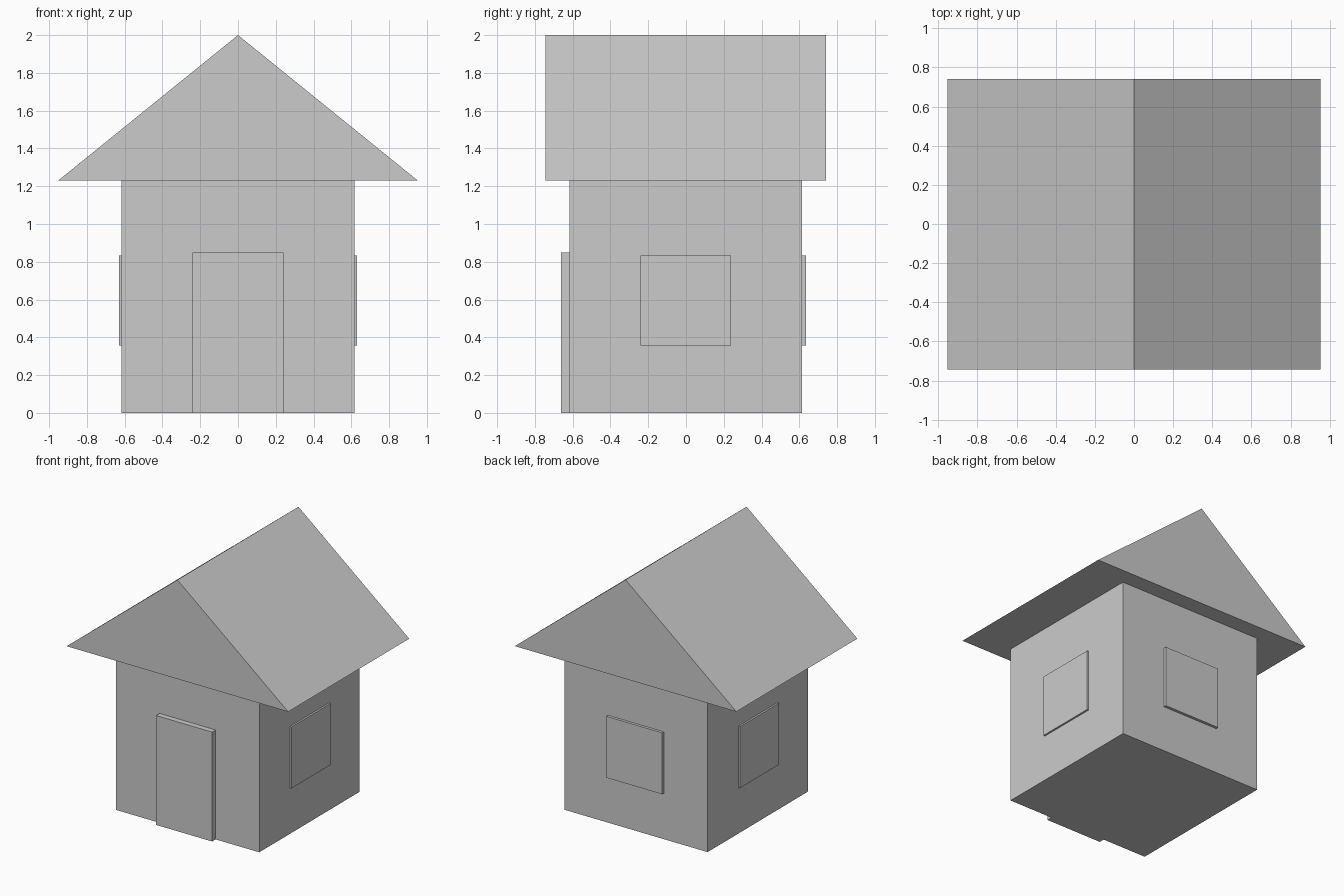
import bpy

if "Cube" in bpy.data.objects:
    bpy.data.objects.remove(bpy.data.objects["Cube"])


def make(name, verts, faces):
    mesh = bpy.data.meshes.new(name)
    mesh.from_pydata(verts, [], faces)
    obj = bpy.data.objects.new(name, mesh)
    bpy.context.collection.objects.link(obj)
    return obj


def prism(name, profile, y0, y1):
    """Extrude an (x, z) profile, counter-clockwise from the front, along y."""
    n = len(profile)
    verts = [(x, y, z) for y in (y0, y1) for x, z in profile]
    sides = [(i, i + n, (i + 1) % n + n, (i + 1) % n) for i in range(n)]
    return make(name, verts, [tuple(range(n)), tuple(reversed(range(n, 2 * n)))] + sides)


def box(name, x0, x1, y0, y1, z0, z1):
    return prism(name, [(x0, z0), (x1, z0), (x1, z1), (x0, z1)], y0, y1)


CY = -0.002          # centre of the walls in y
HALF = 0.616         # half width of the walls
EAVES = 1.23
W = 0.24             # half width of door and windows
SILL, HEAD = 0.357, 0.834

# walls
box("walls", -HALF, HALF, CY - HALF, CY + HALF, 0, EAVES)

# gabled roof with overhanging eaves
prism("roof", [(-0.952, EAVES), (0.952, EAVES), (0, 2)], -0.744, 0.742)

# front door
box("door", -W, W, -0.661, CY - HALF + 0.02, 0, 0.85)

# side windows
for side, sign in (("left", -1), ("right", 1)):
    x0, x1 = sorted((sign * (HALF - 0.02), sign * 0.63))
    box(side + "_window", x0, x1, CY - W, CY + W, SILL, HEAD)

# back window
box("back_window", -W, W, CY + HALF - 0.02, 0.635, SILL, HEAD)
